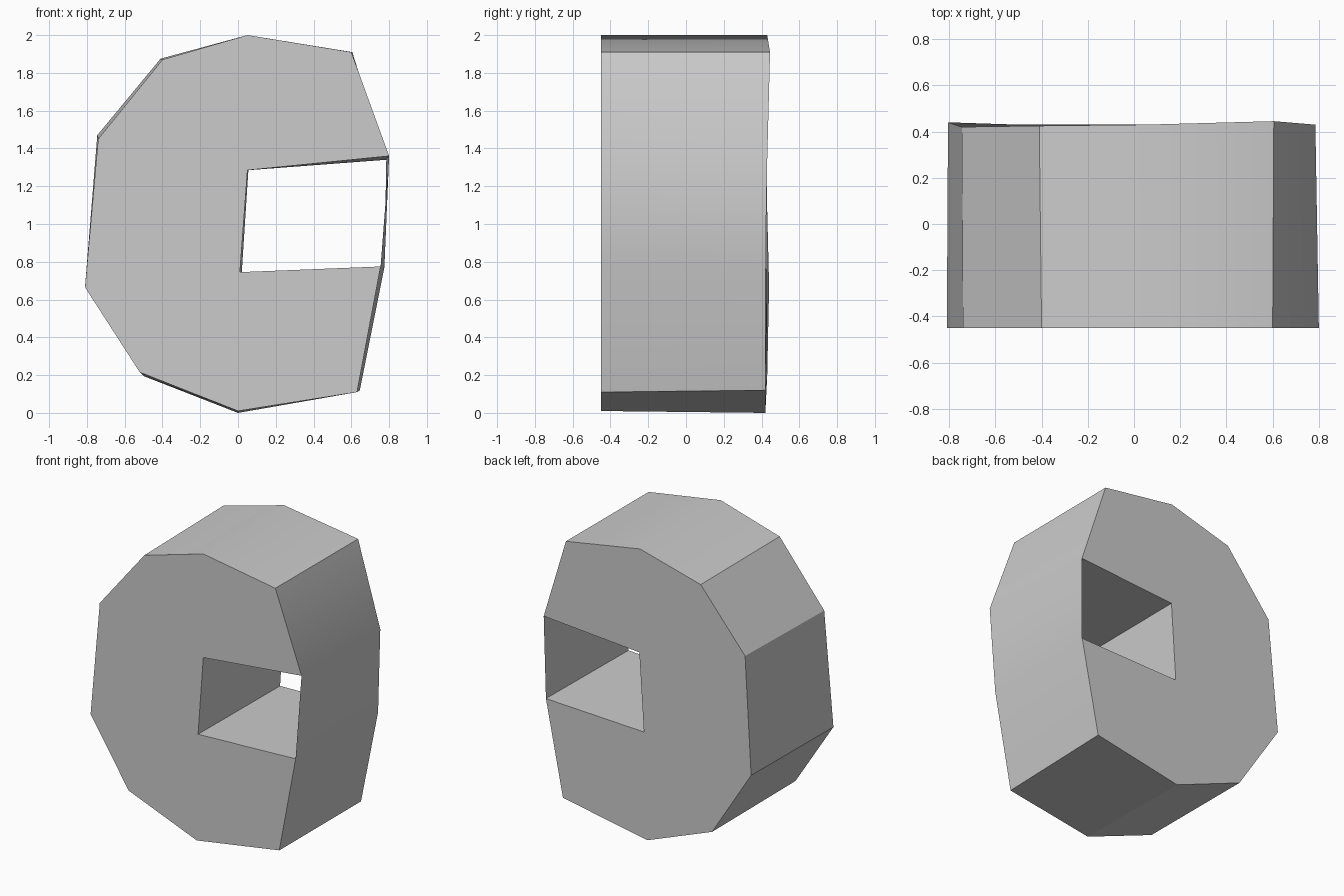
import bpy
import bmesh
import math

cube = bpy.data.objects.get("Cube")
if cube:
    bpy.data.objects.remove(cube, do_unlink=True)

# One plain stone grey
grey = bpy.data.materials.new("stone_grey")
grey.use_nodes = True
colour = (0.6, 0.6, 0.6, 1)
grey.diffuse_color = colour
grey.node_tree.nodes["Principled BSDF"].inputs["Base Color"].default_value = colour

FRONT = -0.45

# Outline corners clockwise from the upper side corner: front (x, z), back (x, y, z)
outline = [
    ((0.80, 1.36), (0.785, 0.43, 1.34)),
    ((0.755, 0.775), (0.775, 0.42, 0.77)),
    ((0.63, 0.11), (0.645, 0.42, 0.12)),
    ((0.0, 0.01), (0.0, 0.42, 0.0)),
    ((-0.52, 0.215), (-0.50, 0.43, 0.195)),
    ((-0.81, 0.665), (-0.805, 0.44, 0.67)),
    ((-0.74, 1.45), (-0.745, 0.42, 1.47)),
    ((-0.40, 1.87), (-0.41, 0.425, 1.875)),
    ((0.05, 2.0), (0.05, 0.43, 2.0)),
    ((0.60, 1.91), (0.605, 0.445, 1.91)),
]

# Inner corners of the square opening, lower then upper
opening = [
    ((0.01, 0.745), (0.02, 0.43, 0.745)),
    ((0.05, 1.285), (0.055, 0.43, 1.285)),
]


def add_corners(bm, corners):
    front = [bm.verts.new((x, FRONT, z)) for (x, z), _ in corners]
    back = [bm.verts.new(b) for _, b in corners]
    return front, back


def add_walls(bm, front, back, closed):
    count = len(front)
    for i in range(count if closed else count - 1):
        j = (i + 1) % count
        bm.faces.new((front[i], front[j], back[j], back[i]))


def finish(bm, name):
    mesh = bpy.data.meshes.new(name)
    bm.to_mesh(mesh)
    bm.free()
    mesh.materials.append(grey)
    obj = bpy.data.objects.new(name, mesh)
    bpy.context.collection.objects.link(obj)
    bpy.ops.object.select_all(action="DESELECT")
    obj.select_set(True)
    bpy.context.view_layer.objects.active = obj
    bpy.ops.object.shade_smooth_by_angle(angle=math.radians(30))
    return obj


# Outer shell: a ring of walls with a C-shaped face at each end
bm = bmesh.new()
front, back = add_corners(bm, outline)
add_walls(bm, front, back, closed=True)
notch_front, notch_back = add_corners(bm, opening)
c_front = front[1:] + front[:1] + notch_front[::-1]
c_back = back[1:] + back[:1] + notch_back[::-1]
bm.faces.new(c_front[::-1])
bm.faces.new(c_back)
bm.normal_update()
for face in bm.faces:
    # End faces look along y, walls look away from the middle
    centre = face.calc_center_median()
    out = centre.copy()
    out.z -= 1
    if len(face.verts) > 4:
        out.x = out.z = 0
    else:
        out.y = 0
    if face.normal.dot(out) < 0:
        face.normal_flip()
finish(bm, "stone_shell")

# Lining of the opening: floor, inner wall and ceiling
bm = bmesh.new()
lining = [outline[1], opening[0], opening[1], outline[0]]
front, back = add_corners(bm, lining)
add_walls(bm, front, back, closed=False)
bm.normal_update()
for face in bm.faces:
    inward = face.calc_center_median()
    inward.x, inward.y, inward.z = 0.4 - inward.x, 0, 1.04 - inward.z
    if face.normal.dot(inward) < 0:
        face.normal_flip()
finish(bm, "opening_lining")
